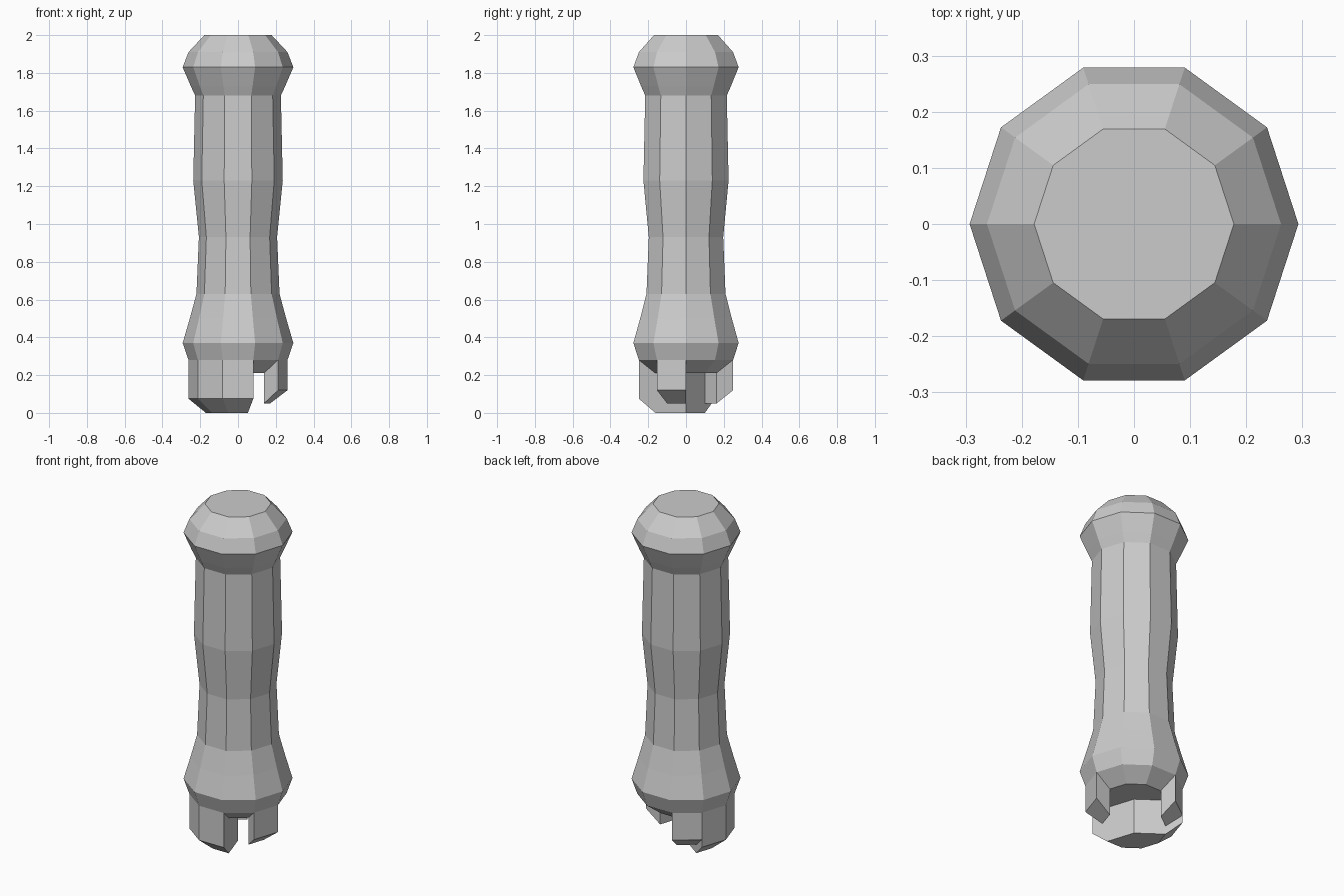
import bpy, bmesh
from math import cos, sin, pi

if "Cube" in bpy.data.objects:
    bpy.data.objects.remove(bpy.data.objects["Cube"])

SIDES = 10


def sweep(name, profile, first, count):
    """Turn an (r, z) outline around z through whole decagon sides."""
    bm = bmesh.new()
    full = count == SIDES
    rings = []
    for i in range(count if full else count + 1):
        a = 2 * pi * (first + i) / SIDES
        rings.append([bm.verts.new((r * cos(a), r * sin(a), z)) for r, z in profile])
    n = len(profile)
    for i in range(count):
        r0, r1 = rings[i], rings[(i + 1) % len(rings)]
        for j in range(n):
            k = (j + 1) % n
            if profile[j][0] == 0 and profile[k][0] == 0:
                continue  # edge lying on the axis
            bm.faces.new((r0[j], r1[j], r1[k], r0[k]))
    if not full:
        bm.faces.new(rings[0])
        bm.faces.new(rings[-1][::-1])
    bmesh.ops.remove_doubles(bm, verts=bm.verts[:], dist=1e-5)
    bmesh.ops.recalc_face_normals(bm, faces=bm.faces[:])
    # merge the triangle fans into flat caps
    bmesh.ops.dissolve_limit(bm, angle_limit=0.002, verts=bm.verts[:], edges=bm.edges[:])
    mesh = bpy.data.meshes.new(name)
    bm.to_mesh(mesh)
    bm.free()
    obj = bpy.data.objects.new(name, mesh)
    bpy.context.collection.objects.link(obj)
    return obj


# Grip with flared collar and rounded pommel
sweep("grip", [(0, 0.21), (0.17, 0.21), (0.262, 0.28), (0.293, 0.37),
               (0.255, 0.50), (0.22, 0.63), (0.207, 0.93), (0.237, 1.23),
               (0.227, 1.68), (0.25, 1.73), (0.293, 1.83), (0.262, 1.91),
               (0.178, 2.0), (0, 2.0)], 0, SIDES)

# Solid wedge at the lower end, four sides wide
sweep("end_wedge", [(0, 0.21), (0.17, 0.21), (0.262, 0.28),
                    (0.262, 0.075), (0.17, 0), (0, 0)], 4, 4)

# Two thin prongs, one side wide each
tooth = [(0.17, 0.21), (0.262, 0.28), (0.262, 0.12), (0.17, 0.05)]
for name, side in (("right_prong", -1), ("back_prong", 3)):
    sweep(name, tooth, side, 1)
